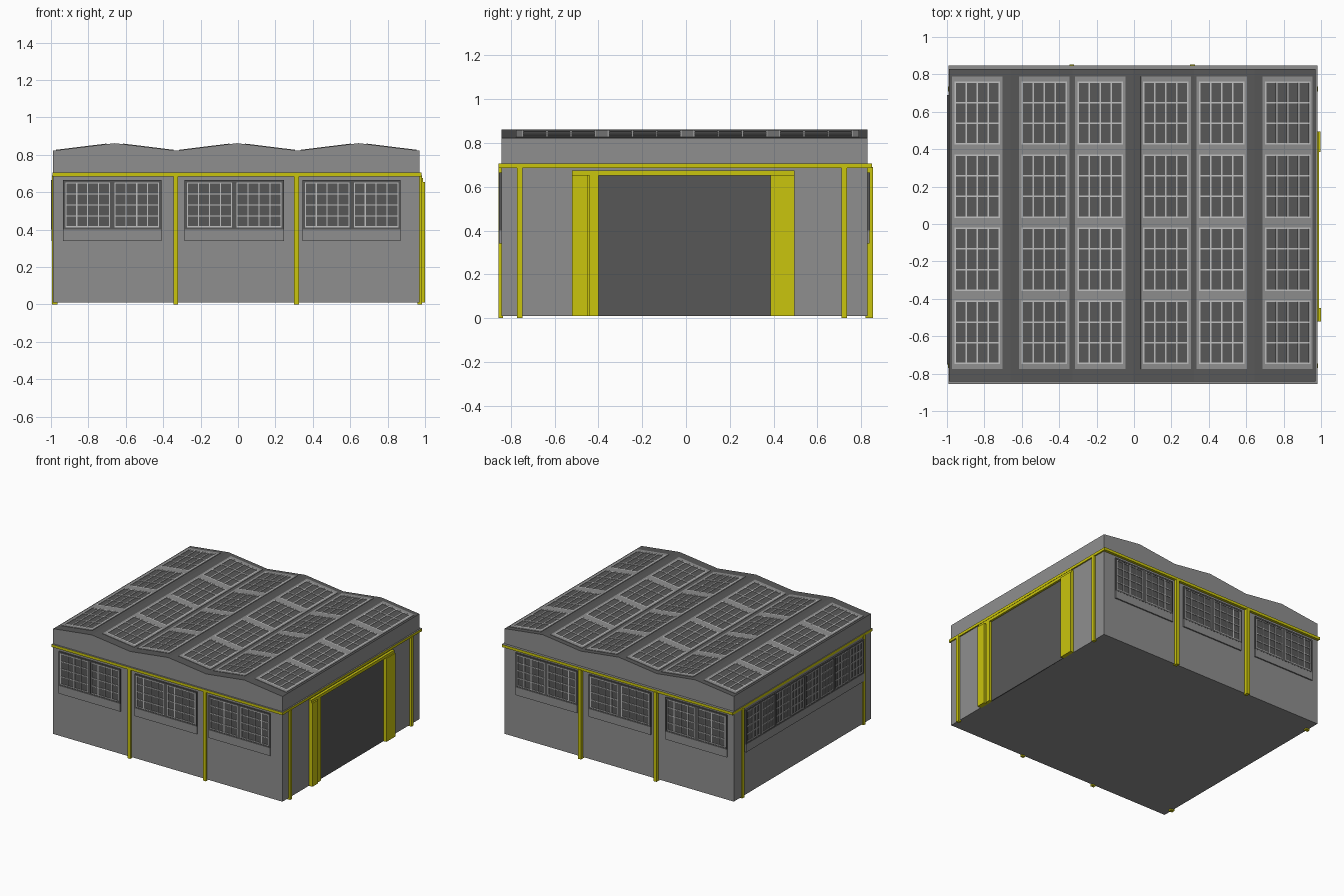
import bpy, bmesh
from mathutils import Vector as V

if "Cube" in bpy.data.objects:
    bpy.data.objects.remove(bpy.data.objects["Cube"])


def mat(name, rgb):
    m = bpy.data.materials.new(name)
    m.diffuse_color = (*rgb, 1)
    m.use_nodes = True
    m.node_tree.nodes["Principled BSDF"].inputs["Base Color"].default_value = m.diffuse_color
    return m


WALL = mat("wall_grey", (0.275, 0.275, 0.275))
DARK = mat("dark_grey", (0.097, 0.097, 0.097))
LIGHT = mat("light_grey_bars", (0.52, 0.52, 0.52))
YELLOW = mat("yellow_trim", (0.59, 0.555, 0.004))

parts = {}  # name -> (bmesh, materials)


def part(name, *mats):
    if name not in parts:
        parts[name] = (bmesh.new(), mats)
    return parts[name][0]


def obox(bm, o, u, v, n, a, b):
    """Box from a to b in the local frame u, v, n placed at o."""
    c = [bm.verts.new(o + u * x + v * y + n * z)
         for z in (a[2], b[2]) for y in (a[1], b[1]) for x in (a[0], b[0])]
    for f in ((0, 2, 3, 1), (4, 5, 7, 6), (0, 1, 5, 4),
              (2, 6, 7, 3), (0, 4, 6, 2), (1, 3, 7, 5)):
        bm.faces.new([c[i] for i in f])


X, Y, Z, O = V((1, 0, 0)), V((0, 1, 0)), V((0, 0, 1)), V((0, 0, 0))


def box(bm, a, b):
    obox(bm, O, X, Y, Z, a, b)


def border(bm, o, u, v, n, w, h, sx, sy, d):
    """Rectangular frame of four strips."""
    for a, b in (((0, 0), (w, sy)), ((0, h - sy), (w, h)),
                 ((0, sy), (sx, h - sy)), ((w - sx, sy), (w, h - sy))):
        obox(bm, o, u, v, n, (*a, -0.003), (*b, d))


def bars(bm, o, u, v, n, w, h, cols, rows, t, d):
    """Glazing grid including the outer bars."""
    for i in range(cols + 1):
        x = t / 2 + (w - t) * i / cols
        obox(bm, o, u, v, n, (x - t / 2, 0, 0), (x + t / 2, h, d))
    for j in range(rows + 1):
        y = t / 2 + (h - t) * j / rows
        obox(bm, o, u, v, n, (0, y - t / 2, 0), (w, y + t / 2, d - 0.0005))


# Building shell: wavy three-bay profile extruded front to back
EDGES = [-0.988, -0.33, 0.32, 0.97]
LOW, SHOULDER, PEAK = 0.822, 0.857, 0.862
prof = []
for l, r in zip(EDGES, EDGES[1:]):
    c = (l + r) / 2
    prof += [(l, LOW), (c - 0.042, SHOULDER), (c, PEAK), (c + 0.042, SHOULDER)]
prof += [(0.97, LOW), (0.97, 0.01), (-0.988, 0.01)]
bm = part("building_shell", WALL, DARK)
rings = [[bm.verts.new((x, y, z)) for x, z in prof] for y in (-0.843, 0.828)]
for i in range(len(prof)):
    j = (i + 1) % len(prof)
    f = bm.faces.new((rings[0][i], rings[0][j], rings[1][j], rings[1][i]))
    f.material_index = int(prof[i][1] > 0.8 and prof[j][1] > 0.8)  # dark roof
bm.faces.new(rings[0])
bm.faces.new(rings[1])


# Roof skylights: four rows on each of the six slopes
def skylight(p, q, y, h):
    u = q - p
    w = u.length
    u.normalize()
    n = u.cross(Y)
    o = p + Y * y
    border(part("skylight_frames", WALL), o, u, Y, n, w, h, 0.013, 0.026, 0.003)
    bars(part("skylight_bars", LIGHT), o + u * 0.013 + Y * 0.026, u, Y, n,
         w - 0.026, h - 0.052, 4, 3, 0.008, 0.003)


rise = (SHOULDER - LOW) / 0.285
for l, r in zip(EDGES, EDGES[1:]):
    for row in range(4):
        y = -0.775 + row * 0.391
        low = LOW + 0.015 * rise
        skylight(V((l + 0.015, 0, low)), V((l + 0.284, 0, SHOULDER)), y, 0.391)
        skylight(V((r - 0.284, 0, SHOULDER)), V((r - 0.015, 0, low)), y, 0.391)


# Wall windows: frame, glass, glazing bars and the panel below
def window(o, u, n, w, panes):
    h = 0.265
    pw = w / panes
    for i in range(panes):
        p = o + u * (pw * i)
        border(part("window_frames", DARK), p, u, Z, n, pw, h, 0.012, 0.012, 0.011)
        q = p + u * 0.012 + Z * 0.012
        obox(part("window_glass", DARK), q, u, Z, n, (0, 0, -0.003),
             (pw - 0.024, h - 0.024, 0.004))
        bars(part("window_bars", LIGHT), q, u, Z, n, pw - 0.024, h - 0.024,
             4, 4, 0.006, 0.009)
    obox(part("window_apron_panels", WALL), o, u, Z, n, (0, -0.06, -0.003), (w, 0, 0.01))


for x0, x1 in ((-0.935, -0.41), (-0.285, 0.245), (0.345, 0.87)):
    window(V((x0, -0.843, 0.40)), X, -Y, x1 - x0, 2)
    window(V((x1, 0.828, 0.40)), -X, Y, x1 - x0, 2)
window(V((-0.988, 0.69, 0.40)), -Y, -X, 1.44, 8)

# Yellow band around the walls, with a grey upper face
bm = part("yellow_band", YELLOW, WALL)
for a, b in (((-0.993, -0.856), (0.98, -0.84)), ((-0.993, 0.825), (0.98, 0.848)),
             ((-0.993, -0.84), (-0.98, 0.825)), ((0.965, -0.84), (0.98, 0.825))):
    box(bm, (*a, 0.685), (*b, 0.706))

# Yellow posts on all four walls
bm = part("yellow_posts", YELLOW)
for x in (-0.333, 0.312):
    box(bm, (x - 0.013, -0.856, 0), (x + 0.013, -0.835, 0.69))
    box(bm, (x - 0.013, 0.82, 0), (x + 0.013, 0.854, 0.69))
for y in (-0.758, 0.722):
    box(bm, (-0.995, y - 0.013, 0), (-0.965, y + 0.013, 0.69))
    box(bm, (0.96, y - 0.013, 0), (0.985, y + 0.013, 0.69))

# Wide doorway with sliding leaves pushed to each side
box(part("doorway", DARK), (0.965, -0.41, 0.01), (0.974, 0.395, 0.655))
box(part("door_rail", YELLOW), (0.965, -0.52, 0.652), (0.99, 0.495, 0.675))
bm = part("door_leaves", YELLOW)
box(bm, (0.965, -0.52, 0.01), (1.0, -0.45, 0.654))
box(bm, (0.965, -0.45, 0.01), (0.980, -0.44, 0.654))
box(bm, (0.965, -0.44, 0.01), (0.990, -0.40, 0.654))
box(bm, (0.965, 0.385, 0.01), (0.998, 0.495, 0.654))

# Turn the collected parts into objects
for name, (bm, mats) in parts.items():
    bmesh.ops.recalc_face_normals(bm, faces=bm.faces)
    if name == "yellow_band":
        for f in bm.faces:
            f.material_index = int(f.normal.z > 0.5)
    me = bpy.data.meshes.new(name)
    bm.to_mesh(me)
    bm.free()
    for m in mats:
        me.materials.append(m)
    bpy.context.collection.objects.link(bpy.data.objects.new(name, me))
